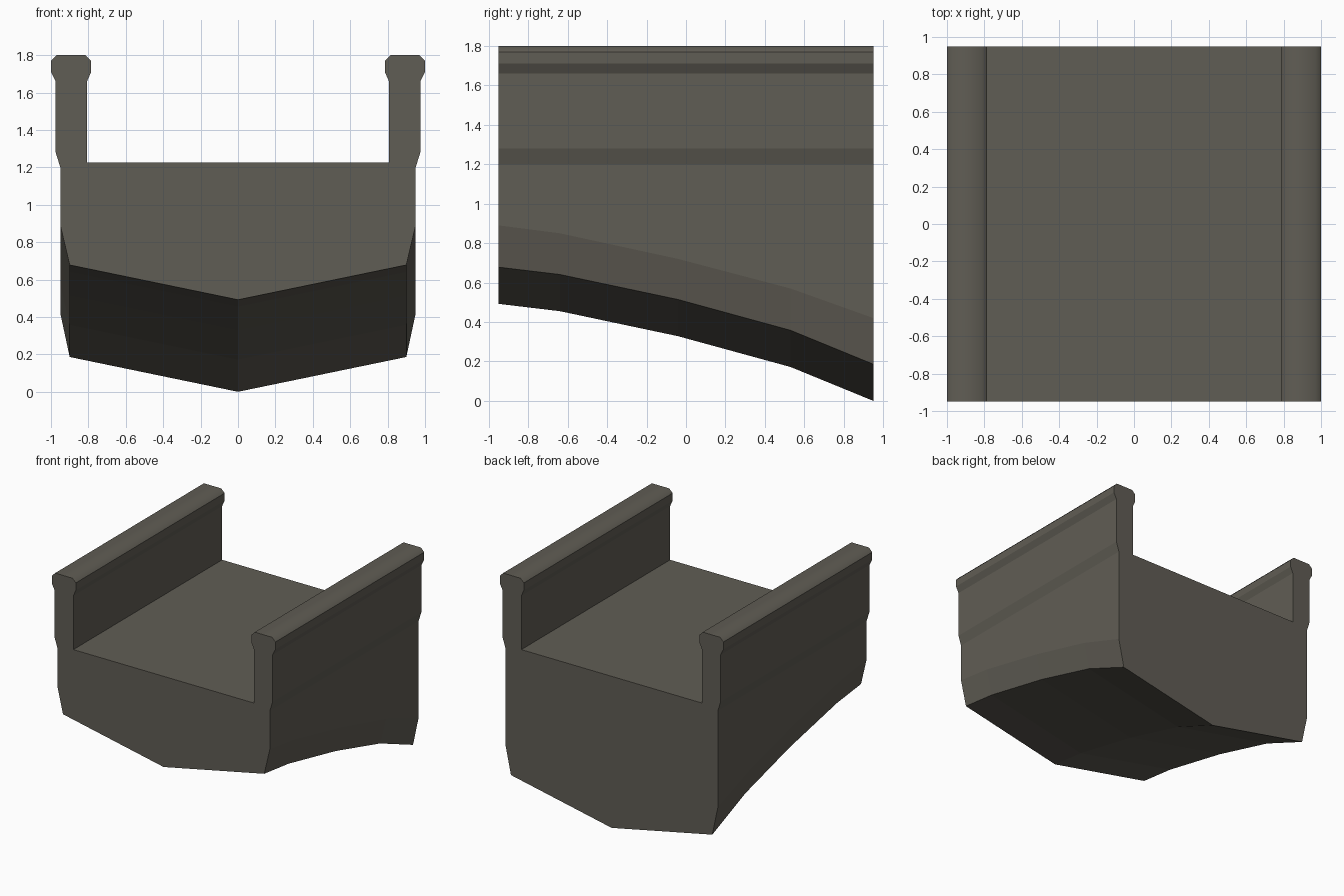
import bpy, bmesh

if "Cube" in bpy.data.objects:
    bpy.data.objects.remove(bpy.data.objects["Cube"])

# One flat stone colour
stone = bpy.data.materials.new("dark stone")
stone.diffuse_color = (0.118, 0.110, 0.090, 1)
stone.use_nodes = True
stone.node_tree.nodes["Principled BSDF"].inputs["Base Color"].default_value = stone.diffuse_color

# Stations along y: (y, keel height, side chamfer height)
stations = [(-0.95, 0.492, 0.89), (-0.64, 0.455, 0.85), (-0.04, 0.328, 0.72),
            (0.53, 0.172, 0.57), (0.95, 0.0, 0.42)]

# Right half of the parapet section, from outer wall up and round to the deck
parapet = [(0.95, 1.20), (0.975, 1.28), (0.975, 1.66), (1.0, 1.71), (1.0, 1.77),
           (0.97, 1.80), (0.815, 1.80), (0.785, 1.77), (0.785, 1.71),
           (0.807, 1.66), (0.807, 1.225)]


def section(keel, chamfer):
    half = [(0.90, keel + 0.186), (0.95, chamfer)] + parapet
    return [(0.0, keel)] + half + [(-x, z) for x, z in reversed(half)]


# Loft the bridge segment through the stations
bm = bmesh.new()
rings = [[bm.verts.new((x, y, z)) for x, z in section(k, c)] for y, k, c in stations]
n = len(rings[0])
for a, b in zip(rings, rings[1:]):
    for i in range(n):
        j = (i + 1) % n
        bm.faces.new((a[i], a[j], b[j], b[i]))
bm.faces.new(rings[0])
bm.faces.new(rings[-1])
bmesh.ops.recalc_face_normals(bm, faces=bm.faces)

# Rounded shading on the handrail caps only
for f in bm.faces:
    f.smooth = all(v.co.z > 1.76 for v in f.verts)

mesh = bpy.data.meshes.new("bridge_segment")
bm.to_mesh(mesh)
bm.free()
mesh.materials.append(stone)
bpy.context.collection.objects.link(bpy.data.objects.new("bridge_segment", mesh))
